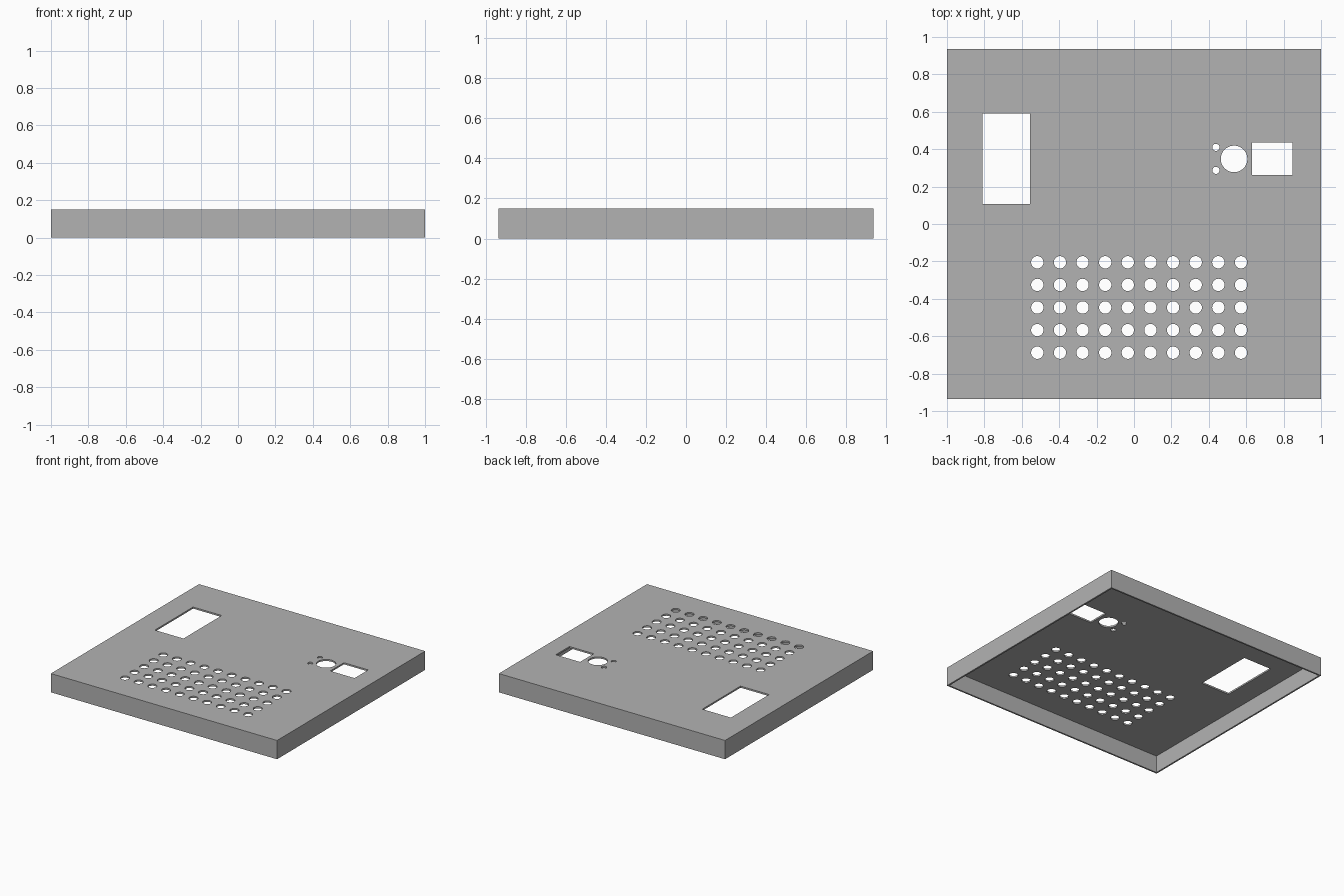
import bpy
import bmesh
from mathutils import Matrix, Vector

cube = bpy.data.objects.get("Cube")
if cube:
    bpy.data.objects.remove(cube, do_unlink=True)

WIDTH, DEPTH, HEIGHT, WALL = 2.0, 1.87, 0.15, 0.013

grey = bpy.data.materials.new("plain grey")
grey.use_nodes = True
colour = (0.45, 0.45, 0.45, 1)
grey.diffuse_color = colour
grey.node_tree.nodes["Principled BSDF"].inputs["Base Color"].default_value = colour


def make_object(name, bm):
    mesh = bpy.data.meshes.new(name)
    bm.to_mesh(mesh)
    bm.free()
    mesh.materials.append(grey)
    obj = bpy.data.objects.new(name, mesh)
    bpy.context.collection.objects.link(obj)
    return obj


def add_box(bm, centre, size):
    matrix = Matrix.Translation(centre) @ Matrix.Diagonal(Vector((*size, 1)))
    bmesh.ops.create_cube(bm, size=1, matrix=matrix)


def add_slot(bm, x0, x1, y0, y1):
    add_box(bm, ((x0 + x1) / 2, (y0 + y1) / 2, HEIGHT), (x1 - x0, y1 - y0, 0.1))


def add_hole(bm, x, y, radius, sides=32):
    bmesh.ops.create_cone(bm, cap_ends=True, segments=sides, radius1=radius,
                          radius2=radius, depth=0.1,
                          matrix=Matrix.Translation((x, y, HEIGHT)))


# Open-bottomed cover
bm = bmesh.new()
add_box(bm, (0, 0, HEIGHT / 2), (WIDTH, DEPTH, HEIGHT))
bm.normal_update()
bottom = [f for f in bm.faces if f.normal.z < -0.5]
bmesh.ops.delete(bm, geom=bottom, context='FACES')
cover = make_object("enclosure_cover", bm)
shell = cover.modifiers.new("wall thickness", 'SOLIDIFY')
shell.thickness = WALL
shell.offset = -1
shell.use_even_offset = True

# Openings: display window, socket window, round port, screw holes, vent grid
bm = bmesh.new()
add_slot(bm, -0.81, -0.557, 0.107, 0.59)
add_slot(bm, 0.632, 0.847, 0.262, 0.435)
add_hole(bm, 0.535, 0.348, 0.071, 48)
for y in (0.287, 0.41):
    add_hole(bm, 0.438, y, 0.019)
for column in range(10):
    for row in range(5):
        add_hole(bm, -0.517 + column * 0.121, -0.688 + row * 0.1208, 0.033)
cutter = make_object("opening_cutter", bm)
cutter.hide_render = True

cut = cover.modifiers.new("openings", 'BOOLEAN')
cut.operation = 'DIFFERENCE'
cut.solver = 'EXACT'
cut.object = cutter

# Bake the cuts and drop the helper
bpy.context.view_layer.objects.active = cover
for modifier in list(cover.modifiers):
    bpy.ops.object.modifier_apply(modifier=modifier.name)
bpy.data.objects.remove(cutter, do_unlink=True)
